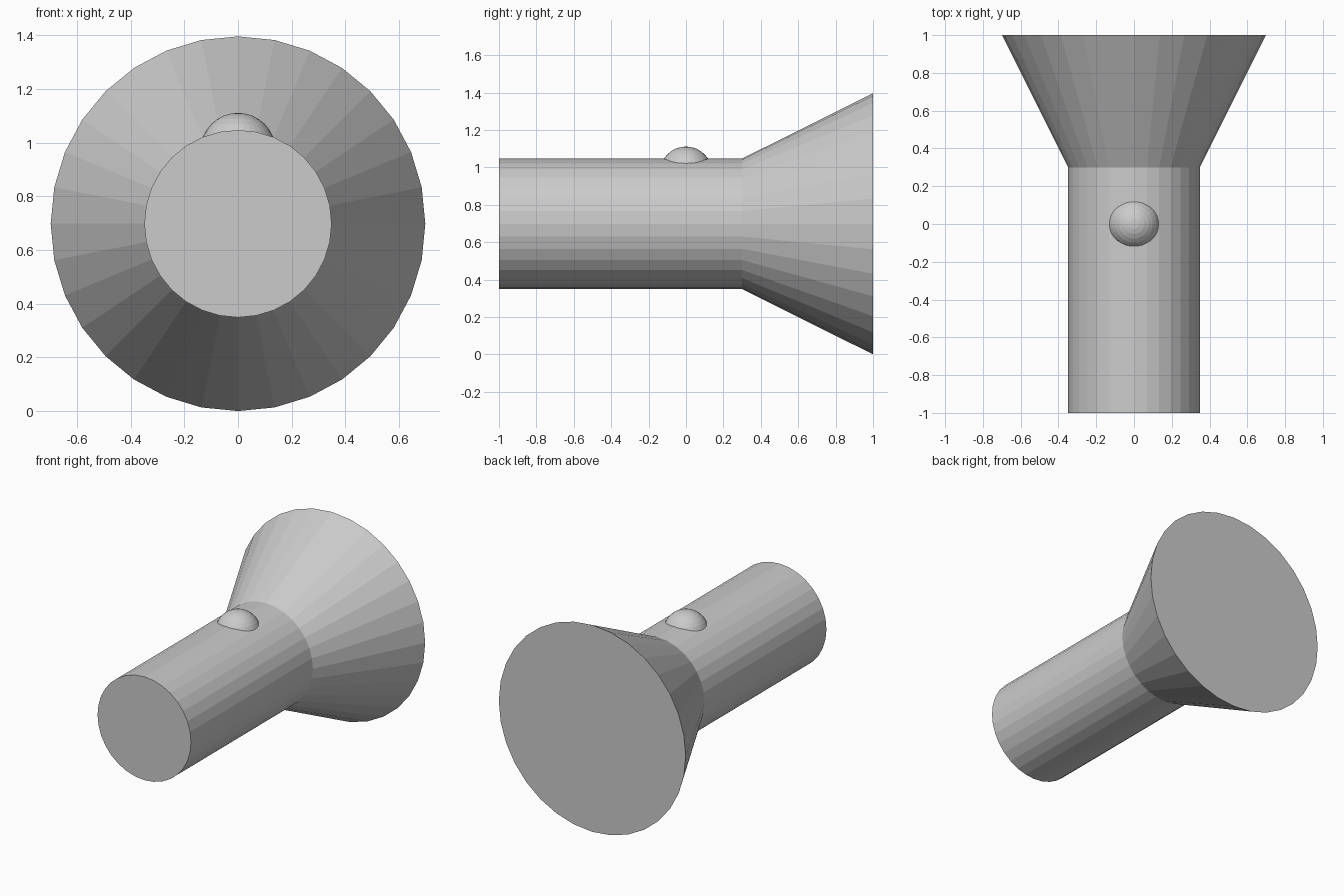
import bpy
from math import radians

if "Cube" in bpy.data.objects:
    bpy.data.objects.remove(bpy.data.objects["Cube"])

AXIS_Z = 0.698   # height of the shared centre line


def tube(name, y0, y1, r0, r1):
    """Flat-faced 32-sided solid along y, radius r0 at y0 and r1 at y1."""
    bpy.ops.mesh.primitive_cone_add(
        vertices=32, radius1=r0, radius2=r1, depth=y1 - y0,
        location=(0, (y0 + y1) / 2, AXIS_Z), rotation=(radians(-90), 0, 0))
    bpy.context.object.name = name


# Straight handle and flared head, both with closed ends
tube("handle", -1.0, 0.3, 0.349, 0.349)
tube("flared_head", 0.3, 1.0, 0.349, 0.698)

# Round button sunk into the top of the handle
bpy.ops.mesh.primitive_uv_sphere_add(
    segments=32, ring_count=16, radius=0.14, location=(0, 0, 0.971))
bpy.context.object.name = "button"
